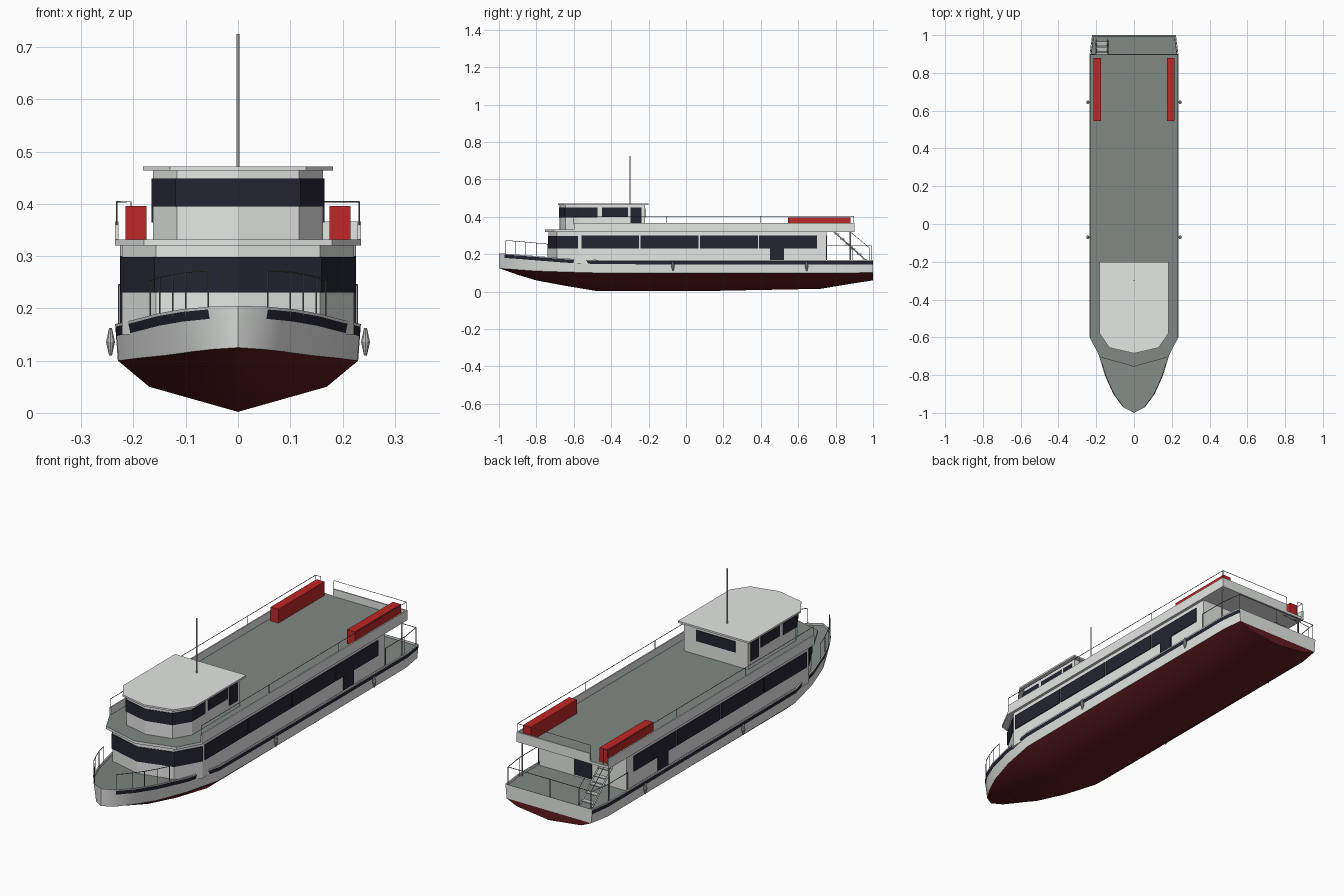
import bpy, bmesh, math

old = bpy.data.objects.get("Cube")
if old:
    bpy.data.objects.remove(old, do_unlink=True)


def material(name, r, g, b):
    m = bpy.data.materials.new(name)
    m.use_nodes = True
    m.diffuse_color = (r, g, b, 1)
    bsdf = m.node_tree.nodes["Principled BSDF"]
    bsdf.inputs["Base Color"].default_value = (r, g, b, 1)
    bsdf.inputs["Roughness"].default_value = 0.7
    return m


WHITE = material("off white paint", 0.78, 0.8, 0.78)
DECK = material("grey deck", 0.22, 0.25, 0.23)
NAVY = material("dark navy glass", 0.018, 0.018, 0.032)
RED = material("bright red", 0.52, 0.02, 0.02)
KEEL = material("dark red bottom", 0.12, 0.012, 0.014)
METAL = material("railing metal", 0.16, 0.17, 0.17)
SILVER = material("light grey metal", 0.5, 0.52, 0.5)


def finish(name, bm, mats, smooth=False):
    bmesh.ops.recalc_face_normals(bm, faces=bm.faces)
    me = bpy.data.meshes.new(name)
    bm.to_mesh(me)
    bm.free()
    ob = bpy.data.objects.new(name, me)
    bpy.context.collection.objects.link(ob)
    for m in mats:
        me.materials.append(m)
    if smooth:
        bpy.ops.object.select_all(action='DESELECT')
        ob.select_set(True)
        bpy.context.view_layer.objects.active = ob
        bpy.ops.object.shade_smooth_by_angle(angle=math.radians(30))
    return ob


def box(name, lo, hi, mat):
    bm = bmesh.new()
    bmesh.ops.create_cube(bm, size=1)
    for v in bm.verts:
        v.co = [(a + b) / 2 + c * (b - a) for a, b, c in zip(lo, hi, v.co)]
    return finish(name, bm, [mat])


def pair(name, lo, hi, mat):
    """Same box on both sides of the boat, given for +x."""
    box("left_" + name, lo, hi, mat)
    box("right_" + name, (-hi[0], lo[1], lo[2]), (-lo[0], hi[1], hi[2]), mat)


def prism(name, half, z0, z1, mat, top=None, grow=0.0):
    """Symmetric plan outline, given from the bow point aft, raised from z0 to z1."""
    half = [(x + grow if x else 0, y - grow) for x, y in half]
    pts = half + [(-x, y) for x, y in reversed(half) if x]
    bm = bmesh.new()
    low = [bm.verts.new((x, y, z0)) for x, y in pts]
    high = [bm.verts.new((x, y, z1)) for x, y in pts]
    bm.faces.new(low)
    cap = bm.faces.new(high)
    for i in range(len(pts)):
        j = (i + 1) % len(pts)
        bm.faces.new((low[i], low[j], high[j], high[i]))
    if top:
        cap.material_index = 1
    return finish(name, bm, [mat, top or mat])


def rods(name, paths, mat=METAL, r=0.0016):
    cu = bpy.data.curves.new(name, 'CURVE')
    cu.dimensions = '3D'
    cu.bevel_depth = r
    cu.bevel_resolution = 1
    cu.use_fill_caps = True
    for p in paths:
        s = cu.splines.new('POLY')
        s.points.add(len(p) - 1)
        for q, co in zip(s.points, p):
            q.co = (*co, 1)
    cu.materials.append(mat)
    ob = bpy.data.objects.new(name, cu)
    bpy.context.collection.objects.link(ob)
    return ob


# Hull stations: y, rim half width, rim z, waterline half width and z, chine half width and z, keel z
STATIONS = [
    (-1.0, 0, .205, 0, .125, 0, .125, .125),
    (-.97, .058, .203, .045, .122, .025, .118, .115),
    (-.9, .11, .198, .09, .117, .06, .105, .09),
    (-.8, .155, .19, .14, .11, .1, .085, .06),
    (-.65, .2, .178, .19, .105, .14, .067, .032),
    (-.47, .235, .17, .228, .1, .17, .05, .002),
    (.1, .235, .168, .23, .1, .17, .051, .003),
    (.72, .235, .168, .23, .1, .17, .055, .015),
    (.9, .235, .168, .23, .1, .17, .07, .045),
    (1.0, .222, .168, .216, .103, .165, .08, .06)]


def section(w, rz, ww, wz, cw, cz, kz):
    def at(z):
        return ww + (w - ww) * (z - wz) / (rz - wz)
    inner = max(0, w - .006)
    return [(0, kz), (cw, cz), (ww, wz), (at(rz - .023), rz - .023), (at(rz - .005), rz - .005),
            (w, rz), (inner, rz), (inner, rz - .01), (0, rz - .01)]


bm = bmesh.new()
ROW_MATS = [1, 1, 0, 2, 0, 0, 0, 3]   # white, bottom, stripe, deck
loft = {s: [[bm.verts.new((s * x, st[0], z)) for x, z in section(*st[1:])] for st in STATIONS]
        for s in (1, -1)}
for grid in loft.values():
    for k in range(len(STATIONS) - 1):
        for i, m in enumerate(ROW_MATS):
            f = bm.faces.new((grid[k][i], grid[k][i + 1], grid[k + 1][i + 1], grid[k + 1][i]))
            f.material_index = 0 if m == 2 and k == 0 else m
a, b = loft[1][-1], loft[-1][-1]
for i in range(5):                       # transom
    f = bm.faces.new((a[i], a[i + 1], b[i + 1], b[i]))
    f.material_index = 1 if i < 2 else 0
bmesh.ops.remove_doubles(bm, verts=bm.verts, dist=1e-5)
finish("hull", bm, [WHITE, KEEL, NAVY, DECK], smooth=True)

# Passenger cabin with wrap-round front glass and side windows
nose = [(0, -.735), (.157, -.69), (.222, -.575)]
prism("cabin", nose + [(.222, .75)], .15, .322, WHITE)
prism("cabin_front_glass", nose, .23, .298, NAVY, grow=.003)
for n in range(4):
    y = -.56 + n * .317
    pair(f"cabin_window_{n + 1}", (.22, y, .23), (.226, y + .31, .3), NAVY)
pair("cabin_door", (.22, .45, .165), (.226, .525, .235), NAVY)
box("aft_door", (-.045, .748, .165), (.045, .754, .3), NAVY)

# Upper deck with bulwarks, open at the stair head
prism("upper_deck", [(0, -.755), (.18, -.705), (.235, -.6), (.235, .9)], .32, .332, WHITE, DECK)
pair("bulwark", (.229, -.6, .332), (.235, .9, .366), WHITE)
box("aft_bulwark", (-.14, .894, .332), (.229, .9, .366), WHITE)
pair("red_locker", (.175, .545, .332), (.215, .88, .396), RED)

# Wheelhouse
wh = [(0, -.675), (.117, -.645), (.163, -.57)]
prism("wheelhouse", wh + [(.163, -.22)], .33, .464, WHITE)
prism("wheelhouse_front_glass", wh + [(.163, -.47)], .395, .449, NAVY, grow=.003)
pair("wheelhouse_window", (.16, -.45, .4), (.166, -.31, .449), NAVY)
pair("wheelhouse_door_glass", (.16, -.297, .364), (.166, -.238, .449), NAVY)
box("wheelhouse_rear_window", (-.1, -.223, .395), (.1, -.216, .445), NAVY)
prism("wheelhouse_roof", [(0, -.685), (.13, -.655), (.182, -.58), (.182, -.2)], .464, .472, WHITE)
rods("mast", [[(0, -.3, .47), (0, -.3, .725)]], SILVER, .003)

# Railings
bow = [(.057, -.965, .272), (.1, -.91, .27), (.125, -.86, .265), (.15, -.8, .26), (.168, -.74, .254)]
for side, s in (("left", 1), ("right", -1)):
    top = [(s * x, y, z) for x, y, z in bow]
    rods(side + "_bow_rail", [top] + [[p, (p[0], p[1], .185)] for p in top])
    x = s * .232
    rods(side + "_upper_rail", [[(x, -.6, .404), (x, .897, .404)]] +
         [[(x, y, .36), (x, y, .404)] for y in (-.6, -.105, .4, .897)], r=.0013)
    rods(side + "_deck_post", [[(s * .222, .878, .16), (s * .222, .878, .322)]], SILVER, .004)
rods("aft_upper_rail", [[(-.14, .897, .36), (-.14, .897, .404), (.232, .897, .404)],
                        [(-.232, .897, .404), (-.205, .897, .404), (-.205, .897, .332)]], r=.0013)
stern = [(.228, .75), (.228, .89), (.214, .992)]
ring = stern + [(-x, y) for x, y in reversed(stern)]
rods("stern_rail", [[(x, y, .245) for x, y in ring]] +
     [[(x, y, .16), (x, y, .245)] for x, y in ring + [(0, .992)]])

# Stair from the stern deck to the upper deck
rods("stair_strings", [[(x, .79, .322), (x, .97, .16)] for x in (-.2, -.14)], SILVER, .004)
for n in range(6):
    t = (n + .5) / 6
    y, z = .97 - .18 * t, .16 + .162 * t
    box(f"stair_tread_{n + 1}", (-.2, y - .012, z - .002), (-.14, y + .012, z + .002), SILVER)
rods("stair_handrails", [[(x, .875, .322), (x, .98, .235), (x, .98, .16)] for x in (-.2, -.14)])

# Spindle fenders along the hull sides
for s in (1, -1):
    for y in (-.07, .645):
        bm = bmesh.new()
        for up in (1, -1):
            res = bmesh.ops.create_cone(bm, segments=10, radius1=.009, radius2=.003, depth=.026)
            for v in res["verts"]:
                v.co = (v.co.x + s * .244, v.co.y + y, .136 + up * (v.co.z + .013))
        finish("fender", bm, [SILVER], smooth=True)
